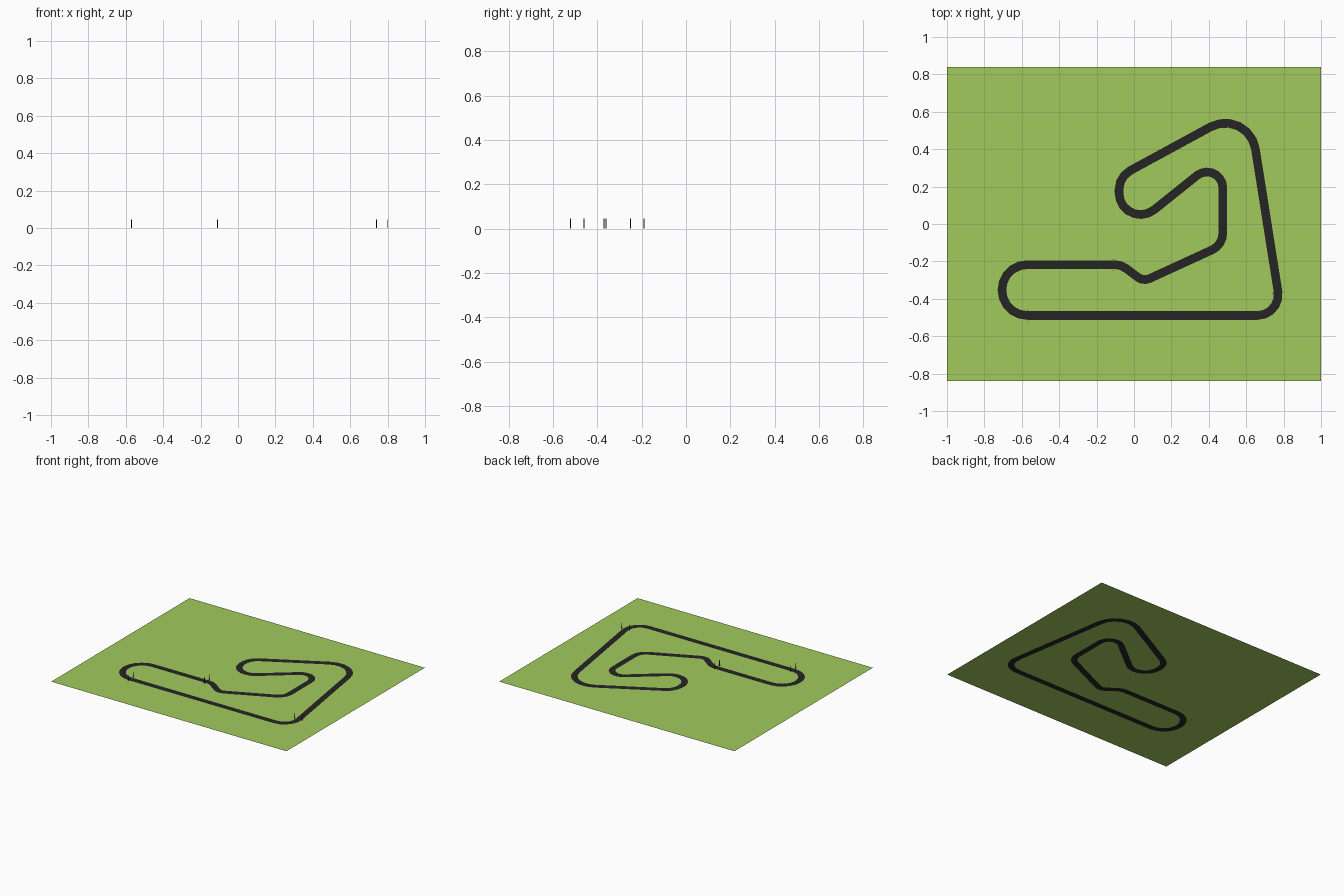
import bpy, bmesh, math
from mathutils import Vector

if "Cube" in bpy.data.objects:
    bpy.data.objects.remove(bpy.data.objects["Cube"])

HALF_WIDTH = 0.023
THICK = 0.0008


def material(name, rgb):
    m = bpy.data.materials.new(name)
    m.diffuse_color = (*rgb, 1)
    m.use_nodes = True
    m.node_tree.nodes["Principled BSDF"].inputs["Base Color"].default_value = m.diffuse_color
    return m


def add_object(name, bm, mat):
    me = bpy.data.meshes.new(name)
    bm.to_mesh(me)
    bm.free()
    me.materials.append(mat)
    ob = bpy.data.objects.new(name, me)
    bpy.context.collection.objects.link(ob)
    return ob


def rounded_path(corners, step=math.radians(18)):
    """Closed centreline with every corner (x, y, radius) filleted."""
    path = []
    n = len(corners)
    for i, (x, y, r) in enumerate(corners):
        p = Vector((x, y))
        a = (Vector(corners[i - 1][:2]) - p).normalized()
        b = (Vector(corners[(i + 1) % n][:2]) - p).normalized()
        half = a.angle(b) / 2
        centre = p + (a + b).normalized() * (r / math.sin(half))
        tangent = r / math.tan(half)
        start, end = p + a * tangent - centre, p + b * tangent - centre
        sweep = math.pi - 2 * half
        sign = 1 if start.x * end.y - start.y * end.x > 0 else -1
        count = max(2, round(sweep / step))
        first = math.atan2(start.y, start.x)
        for k in range(count + 1):
            t = first + sign * sweep * k / count
            path.append(centre + Vector((math.cos(t), math.sin(t))) * r)
    return path


green = material("grass", (0.36, 0.59, 0.11))
dark = material("asphalt", (0.018, 0.018, 0.018))

# Grass field
bm = bmesh.new()
bmesh.ops.create_grid(bm, x_segments=1, y_segments=1, size=1)
bmesh.ops.scale(bm, vec=(1, 0.84, 1), verts=bm.verts)
bmesh.ops.translate(bm, vec=(0, 0, THICK / 2), verts=bm.verts)
add_object("grass_field", bm, green)

# Race track: paper-thin ribbon seen on both faces of the field
corners = [
    (-0.706, -0.489, 0.1355), (0.79, -0.489, 0.111), (0.613, 0.63, 0.163),
    (-0.08, 0.253, 0.115), (-0.08, -0.074, 0.115), (0.475, 0.37, 0.085),
    (0.475, -0.112, 0.10), (0.05, -0.307, 0.06), (-0.07, -0.217, 0.10),
    (-0.706, -0.217, 0.1355),
]
path = rounded_path(corners)
path = [p for i, p in enumerate(path) if (p - path[i - 1]).length > 0.002]
bm = bmesh.new()
rows = []
for i, p in enumerate(path):
    before = (p - path[i - 1]).normalized()
    after = (path[(i + 1) % len(path)] - p).normalized()
    d = (before + after).normalized()
    side = Vector((-d.y, d.x)) * (HALF_WIDTH / d.dot(after))
    rows.append([bm.verts.new((*(p + side * s), z))
                 for z in (0, THICK) for s in (-1, 1)])
for i, (r0, l0, r0t, l0t) in enumerate(rows):
    r1, l1, r1t, l1t = rows[(i + 1) % len(rows)]
    bm.faces.new((r0t, r1t, l1t, l0t))
    bm.faces.new((l0, l1, r1, r0))
add_object("race_track", bm, dark)

# Pairs of thin gate posts straddling the track
gates = {
    "start_gate": ((-0.57, -0.52), (-0.57, -0.46)),
    "middle_gate": ((-0.11, -0.25), (-0.11, -0.19)),
    "corner_gate": ((0.74, -0.37), (0.80, -0.36)),
}
for name, posts in gates.items():
    bm = bmesh.new()
    for x, y in posts:
        made = bmesh.ops.create_cone(bm, cap_ends=True, segments=8, radius1=0.002,
                                     radius2=0.002, depth=0.045)
        bmesh.ops.translate(bm, vec=(x, y, 0.0225), verts=made["verts"])
    add_object(name + "_posts", bm, dark)
